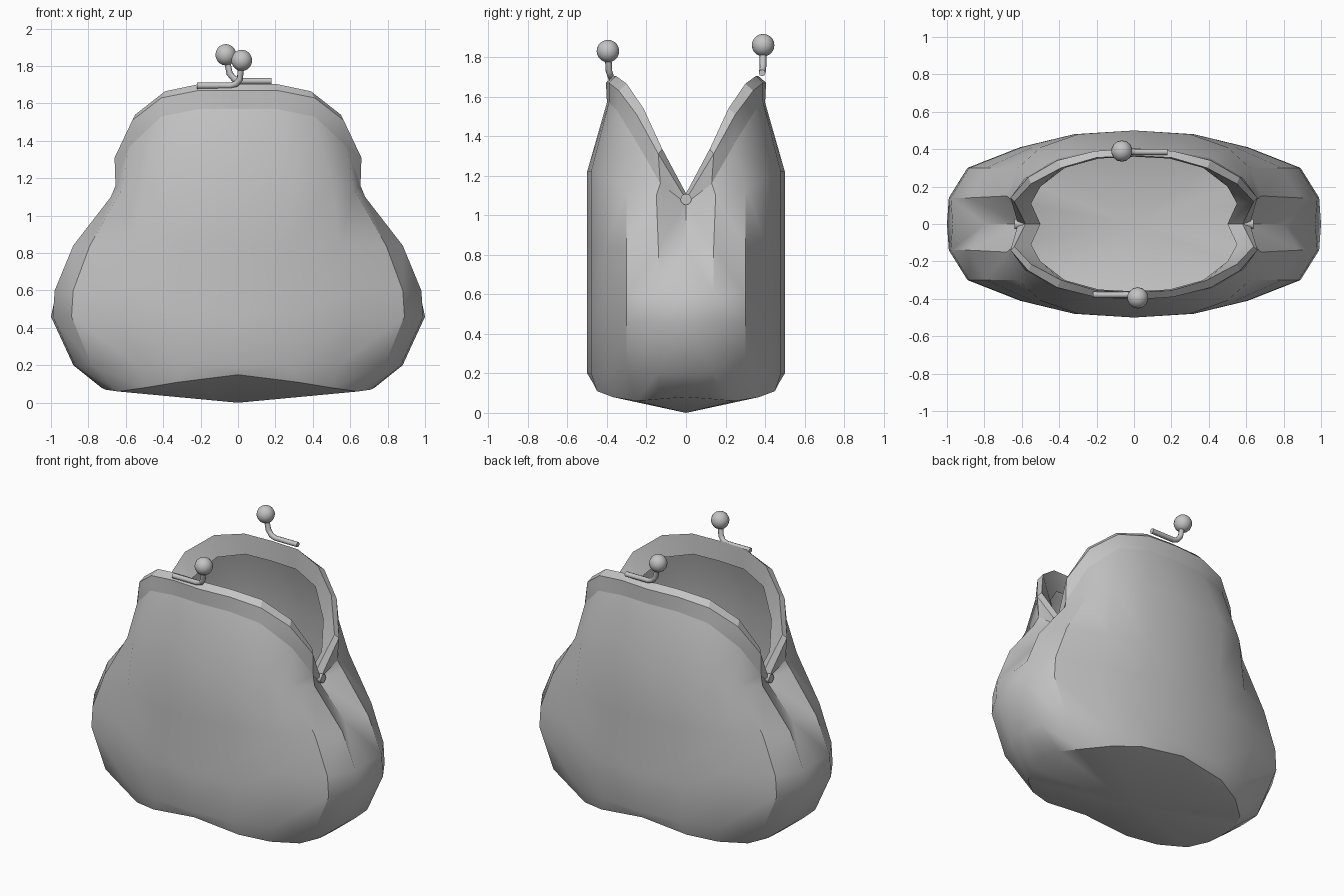
import bpy, bmesh, math
from mathutils import Vector

if "Cube" in bpy.data.objects:
    bpy.data.objects.remove(bpy.data.objects["Cube"])

grey = bpy.data.materials.new("plain grey")
grey.diffuse_color = (0.55, 0.55, 0.55, 1)
grey.use_nodes = True
grey.node_tree.nodes["Principled BSDF"].inputs["Base Color"].default_value = grey.diffuse_color


def smooth(ob, degrees):
    bpy.ops.object.select_all(action='DESELECT')
    ob.select_set(True)
    bpy.context.view_layer.objects.active = ob
    for m in list(ob.modifiers):
        bpy.ops.object.modifier_apply(modifier=m.name)
    bpy.ops.object.shade_smooth_by_angle(angle=math.radians(degrees))


def quarter_shell(name, rows, base=None, degrees=35):
    """Skin rows of points over one quarter, then mirror to all four."""
    bm = bmesh.new()
    grid = [[bm.verts.new(p) for p in row] for row in rows]
    for lo, hi in zip(grid, grid[1:]):
        for k in range(len(lo) - 1):
            bm.faces.new((lo[k], hi[k], hi[k + 1], lo[k + 1]))
    if base:
        c = bm.verts.new(base)
        for k in range(len(grid[0]) - 1):
            bm.faces.new((c, grid[0][k], grid[0][k + 1]))
    bmesh.ops.remove_doubles(bm, verts=bm.verts, dist=0.001)
    me = bpy.data.meshes.new(name)
    bm.to_mesh(me)
    bm.free()
    me.materials.append(grey)
    ob = bpy.data.objects.new(name, me)
    bpy.context.collection.objects.link(ob)
    mod = ob.modifiers.new("mirror", 'MIRROR')
    mod.use_axis = (True, True, False)
    mod.merge_threshold = 0.002
    smooth(ob, degrees)
    return ob


# pouch: bottom rim, bulging middle, pinched neck, frame edge
outline = [(0, .5), (.32, .48), (.61, .41), (.89, .3), (.99, .14), (1, 0)]


def section(z, width, seam):
    pts = [(x * width, y, z) for x, y in outline]
    pts[-1] = (seam, 0, z)
    return pts


bottom_rim = [(0, .47, .15), (.32, .45, .11), (.5, .37, .08),
              (.64, .25, .06), (.71, .13, .07), (.73, 0, .08)]
neck = [(0, .5, 1.22), (.3, .48, 1.22), (.5, .41, 1.19),
        (.62, .3, 1.14), (.68, .15, 1.1), (.6, 0, 1.06)]
frame_low = [(0, .40, 1.57), (.21, .39, 1.57), (.41, .35, 1.53),
             (.58, .25, 1.37), (.655, .13, 1.16), (.6, 0, 1.06)]
quarter_shell("pouch", [bottom_rim, section(.2, .88, .88), section(.46, 1, 1),
                        section(.6, .99, .97), section(.84, .89, .8),
                        neck, frame_low], base=(0, 0, 0))

# folded metal frame: outer band, sloping lip, inner band
outer_edge = [(0, .405, 1.67), (.21, .39, 1.67), (.41, .34, 1.63),
              (.565, .25, 1.51), (.66, .14, 1.31), (.62, 0, 1.08)]
inner_edge = [(0, .365, 1.705), (.2, .355, 1.705), (.39, .3, 1.665),
              (.55, .215, 1.54), (.64, .12, 1.335), (.58, 0, 1.11)]
inner_low = [(0, .36, 1.57), (.19, .35, 1.57), (.37, .3, 1.52),
             (.5, .2, 1.37), (.55, .11, 1.2), (.5, 0, 1.02)]
quarter_shell("frame", [frame_low, outer_edge, inner_edge, inner_low], degrees=25)

# hinge pins
for side, name in ((1, "right_hinge"), (-1, "left_hinge")):
    bpy.ops.mesh.primitive_cylinder_add(vertices=12, radius=.028, depth=.055,
                                        location=(side * .612, 0, 1.08),
                                        rotation=(0, math.pi / 2, 0))
    pin = bpy.context.object
    pin.name = name
    pin.data.materials.append(grey)
    smooth(pin, 35)


# clasps: bent rod with a ball on the end
def clasp(name, path, ball):
    cu = bpy.data.curves.new(name + "_rod", 'CURVE')
    cu.dimensions = '3D'
    cu.bevel_depth = .017
    cu.bevel_resolution = 2
    cu.use_fill_caps = True
    sp = cu.splines.new('POLY')
    sp.points.add(len(path) - 1)
    for pt, co in zip(sp.points, path):
        pt.co = (*co, 1)
    sp.use_smooth = True
    cu.materials.append(grey)
    rod = bpy.data.objects.new(name + "_rod", cu)
    bpy.context.collection.objects.link(rod)
    bpy.ops.mesh.primitive_uv_sphere_add(segments=14, ring_count=10,
                                         radius=.057, location=ball)
    ob = bpy.context.object
    ob.name = name + "_ball"
    ob.data.materials.append(grey)
    smooth(ob, 60)


clasp("front_clasp", [(-.22, -.378, 1.695), (-.04, -.378, 1.695),
                      (-.01, -.382, 1.705), (.01, -.39, 1.73),
                      (.02, -.395, 1.83)], (.02, -.395, 1.83))
clasp("back_clasp", [(.18, .385, 1.72), (.01, .385, 1.72),
                     (-.02, .387, 1.73), (-.045, .39, 1.76),
                     (-.065, .39, 1.86)], (-.065, .39, 1.86))
